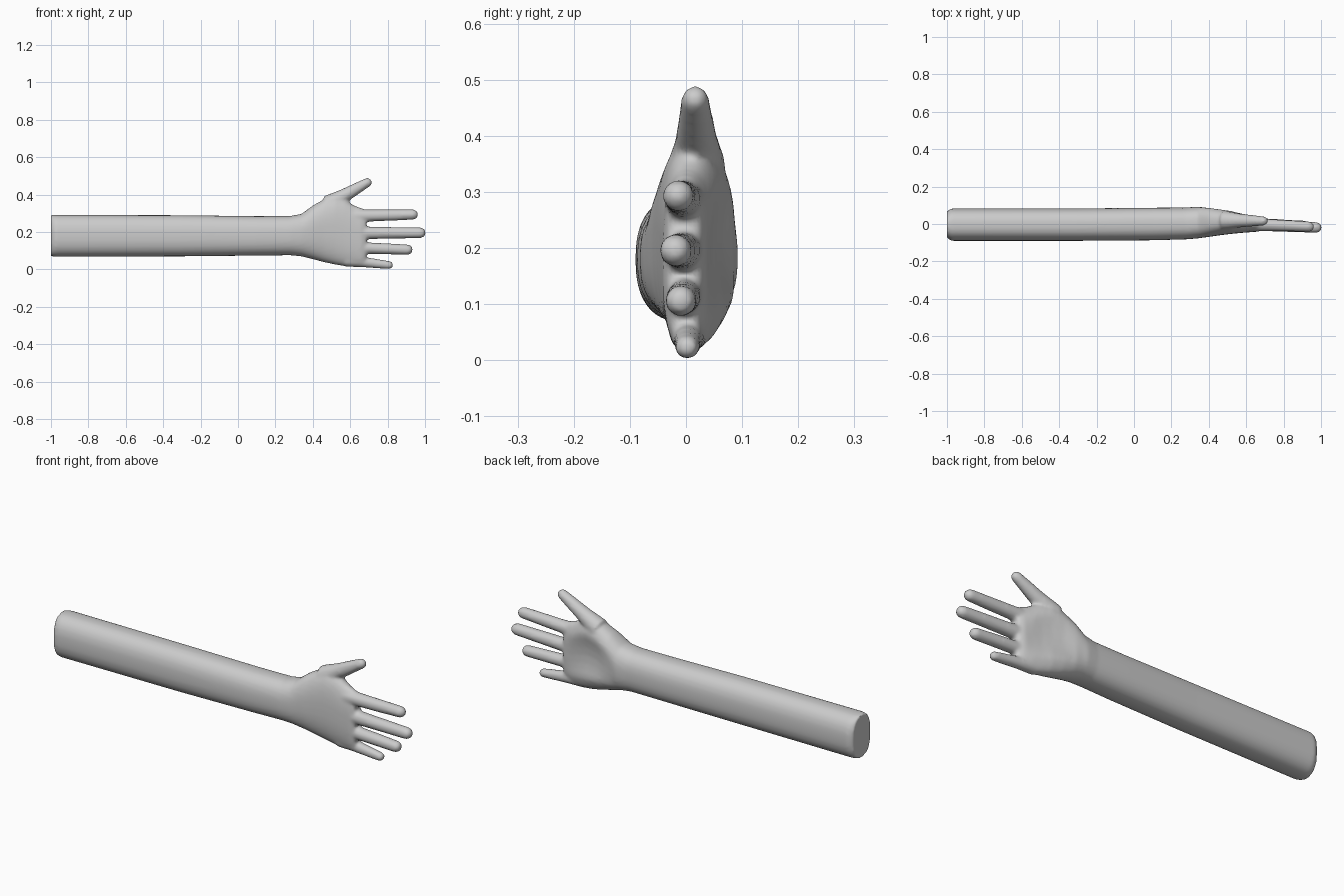
import bpy, bmesh, math
from mathutils import Vector

cube = bpy.data.objects.get("Cube")
if cube:
    bpy.data.objects.remove(cube, do_unlink=True)

skin = bpy.data.materials.new("light_grey")
skin.use_nodes = True
skin.diffuse_color = (0.6, 0.6, 0.6, 1)
skin.node_tree.nodes["Principled BSDF"].inputs["Base Color"].default_value = (0.6, 0.6, 0.6, 1)

bm = bmesh.new()


def skin_rings(rings):
    """Join vertex rings into a closed tube."""
    for a, b in zip(rings, rings[1:]):
        n = len(a)
        for i in range(n):
            bm.faces.new((a[i], a[(i + 1) % n], b[(i + 1) % n], b[i]))
    bm.faces.new(rings[0][::-1])
    bm.faces.new(rings[-1])


def power(v, p):
    return math.copysign(abs(v) ** p, v)


def body(sections, count=40, p=0.82):
    """Loft rounded sections given as x, low z, high z, front y, back y, palm hollow."""
    rings = []
    for x, z0, z1, y0, y1, hollow in sections:
        ring = []
        for i in range(count):
            a = math.tau * i / count
            u, v = power(math.cos(a), p), power(math.sin(a), p)
            y = (y0 + y1) / 2 + u * (y1 - y0) / 2
            if u > 0:
                y -= hollow * max(0, 1 - (v / 0.6) ** 2)
            ring.append(bm.verts.new((x, y, (z0 + z1) / 2 + v * (z1 - z0) / 2)))
        rings.append(ring)
    skin_rings(rings)


def finger(start, end, r0, r1, count=14):
    """Tapered finger with a domed tip."""
    start, end = Vector(start), Vector(end)
    axis = (end - start).normalized()
    side = axis.cross(Vector((0, 1, 0))).normalized()
    up = side.cross(axis)
    dome = end - axis * r1
    stops = [(start, r0), (start.lerp(dome, 0.4), (r0 + r1) / 2 * 0.98), (dome, r1)]
    for k in (25, 50, 72):
        t = math.radians(k)
        stops.append((dome + axis * r1 * math.sin(t), r1 * math.cos(t)))
    skin_rings([[bm.verts.new(c + r * (side * math.cos(math.tau * i / count)
                                       + up * math.sin(math.tau * i / count)))
                 for i in range(count)] for c, r in stops])


# Forearm, wrist and palm
body([
    (-1.0, 0.07, 0.29, -0.076, 0.07, 0),
    (-0.975, 0.068, 0.292, -0.09, 0.083, 0),
    (-0.3, 0.07, 0.29, -0.09, 0.083, 0),
    (0.1, 0.074, 0.285, -0.087, 0.087, 0),
    (0.28, 0.076, 0.286, -0.082, 0.088, 0),
    (0.34, 0.07, 0.297, -0.077, 0.093, 0),
    (0.40, 0.055, 0.342, -0.069, 0.096, 0.012),
    (0.46, 0.039, 0.375, -0.06, 0.09, 0.024),
    (0.52, 0.026, 0.392, -0.053, 0.08, 0.026),
    (0.57, 0.018, 0.375, -0.048, 0.066, 0.02),
    (0.62, 0.014, 0.342, -0.044, 0.053, 0.012),
    (0.66, 0.013, 0.328, -0.041, 0.04, 0.003),
    (0.685, 0.022, 0.318, -0.032, 0.025, 0),
])

# Fingers and thumb
finger((0.58, 0, 0.285), (0.963, -0.015, 0.294), 0.038, 0.028)
finger((0.58, 0, 0.195), (1.004, -0.02, 0.196), 0.038, 0.029)
finger((0.58, 0, 0.118), (0.935, -0.01, 0.105), 0.036, 0.028)
finger((0.58, 0.005, 0.05), (0.83, 0.002, 0.021), 0.036, 0.022)
finger((0.48, 0.02, 0.345), (0.713, 0.016, 0.477), 0.052, 0.025)

bmesh.ops.recalc_face_normals(bm, faces=bm.faces)
mesh = bpy.data.meshes.new("arm_and_hand")
bm.to_mesh(mesh)
bm.free()
arm = bpy.data.objects.new("arm_and_hand", mesh)
bpy.context.collection.objects.link(arm)
mesh.materials.append(skin)

# Blend the parts into one smooth skin
remesh = arm.modifiers.new("blend", 'REMESH')
remesh.mode = 'VOXEL'
remesh.voxel_size = 0.008
remesh.use_smooth_shade = True
smooth = arm.modifiers.new("soften", 'SMOOTH')
smooth.factor = 0.5
smooth.iterations = 6

bpy.context.view_layer.objects.active = arm
arm.select_set(True)
for name in ("blend", "soften"):
    bpy.ops.object.modifier_apply(modifier=name)
bpy.ops.object.shade_smooth_by_angle(angle=math.radians(50))
